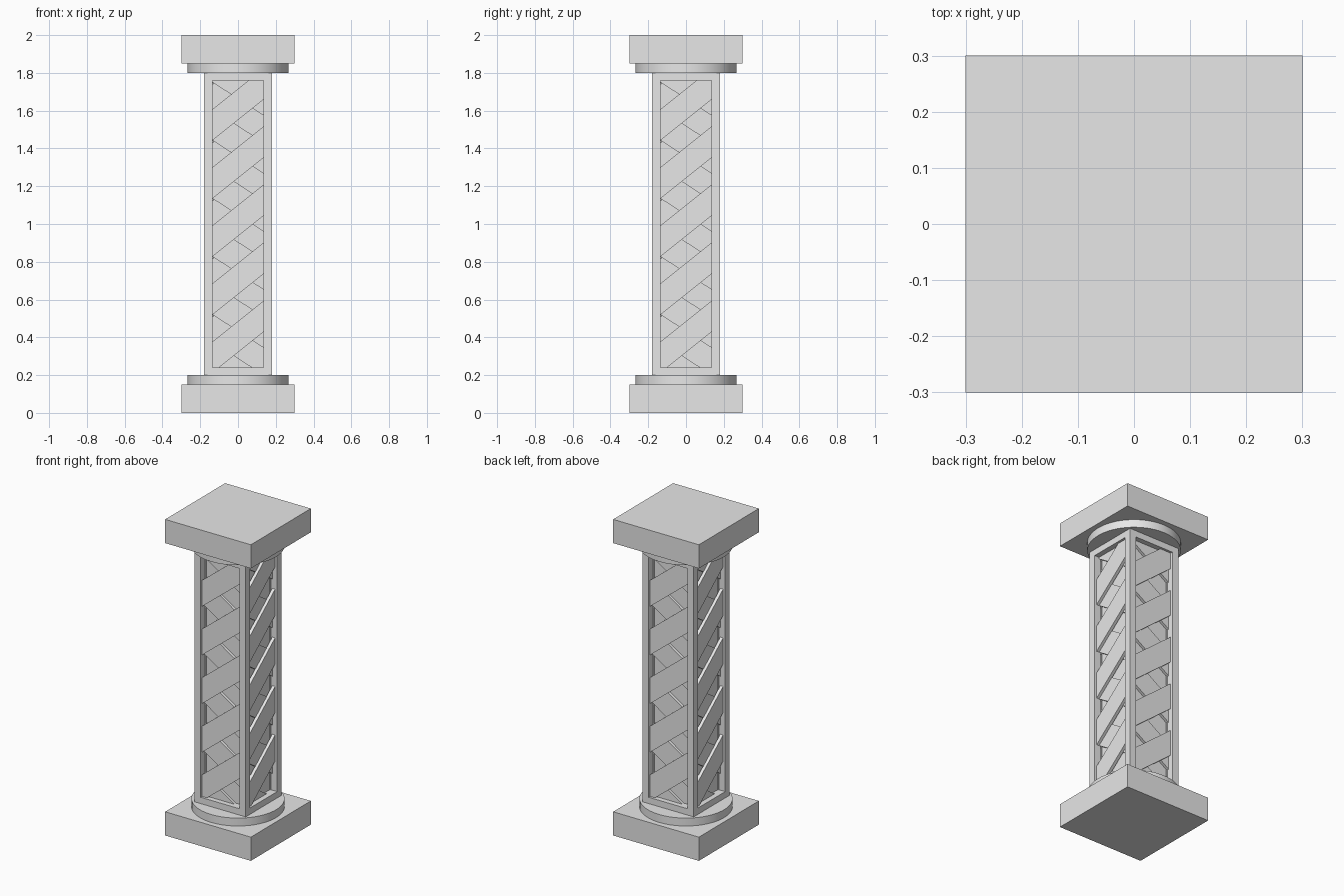
import bpy, bmesh, math
from mathutils import Matrix, Vector

cube = bpy.data.objects.get("Cube")
if cube:
    bpy.data.objects.remove(cube, do_unlink=True)

stone = bpy.data.materials.new("grey_stone")
stone.use_nodes = True
GREY = (0.8, 0.8, 0.8, 1)
stone.diffuse_color = GREY
stone.node_tree.nodes["Principled BSDF"].inputs["Base Color"].default_value = GREY

SHAFT, OPEN = 0.18, 0.135          # half widths of shaft and panel opening
LOW, HIGH = 0.24, 1.76             # panel opening heights
BAR, STEP = 0.165, 0.3075          # bar height along the edge, spacing


def finish(name, bm):
    bmesh.ops.recalc_face_normals(bm, faces=bm.faces)
    mesh = bpy.data.meshes.new(name)
    bm.to_mesh(mesh)
    bm.free()
    mesh.materials.append(stone)
    obj = bpy.data.objects.new(name, mesh)
    bpy.context.collection.objects.link(obj)
    return obj


def block(name, half, z0, z1, x=0, y=0):
    bm = bmesh.new()
    size = Matrix.Diagonal((2 * half, 2 * half, z1 - z0, 1))
    bmesh.ops.create_cube(bm, size=1, matrix=Matrix.Translation((x, y, (z0 + z1) / 2)) @ size)
    return finish(name, bm)


def disc(name, z):
    bm = bmesh.new()
    bmesh.ops.create_cone(bm, cap_ends=True, segments=64, radius1=0.267, radius2=0.267,
                          depth=0.05, matrix=Matrix.Translation((0, 0, z)))
    obj = finish(name, bm)
    bpy.ops.object.select_all(action='DESELECT')
    obj.select_set(True)
    bpy.context.view_layer.objects.active = obj
    bpy.ops.object.shade_smooth_by_angle()


def bars(name, starts, rise, near, far):
    """Slanted bars cut to the panel opening, between two depths below the shaft face."""
    bm = bmesh.new()
    y = near - SHAFT
    for z in starts:
        corners = [(-OPEN, z), (OPEN, z + rise), (OPEN, z + rise + BAR), (-OPEN, z + BAR)]
        bm.faces.new([bm.verts.new((cx, y, cz)) for cx, cz in corners])
    for limit, side in ((LOW, -1), (HIGH, 1)):
        bmesh.ops.bisect_plane(bm, geom=bm.verts[:] + bm.edges[:] + bm.faces[:],
                               plane_co=(0, 0, limit), plane_no=(0, 0, side), clear_outer=True)
    solid = bmesh.ops.extrude_face_region(bm, geom=bm.faces[:], use_keep_orig=True)
    moved = [v for v in solid["geom"] if isinstance(v, bmesh.types.BMVert)]
    bmesh.ops.translate(bm, verts=moved, vec=Vector((0, far - near, 0)))
    return finish(name, bm)


# Square slabs and round collars at both ends
block("base_slab", 0.3, 0, 0.15)
block("top_slab", 0.3, 1.85, 2)
disc("base_collar", 0.175)
disc("top_collar", 1.825)

# Shaft: inner core, solid ends and four corner posts
block("shaft_core", 0.13, LOW, HIGH)
block("shaft_foot", SHAFT, 0.2, LOW)
block("shaft_head", SHAFT, HIGH, 1.8)
middle = (SHAFT + OPEN) / 2
for sx in (-1, 1):
    for sy in (-1, 1):
        block("corner_post", SHAFT - middle, LOW, HIGH, sx * middle, sy * middle)

# Woven lattice in each of the four panels
starts = [0.2125 + STEP * i for i in range(6)]
front = bars("outer_bars", starts[:5], 0.216, 0.015, 0.035)
back = bars("inner_bars", starts, -0.175, 0.033, 0.05)
for obj in (front, back):
    for turn in range(1, 4):
        copy = obj.copy()
        copy.rotation_euler.z = turn * math.pi / 2
        bpy.context.collection.objects.link(copy)
